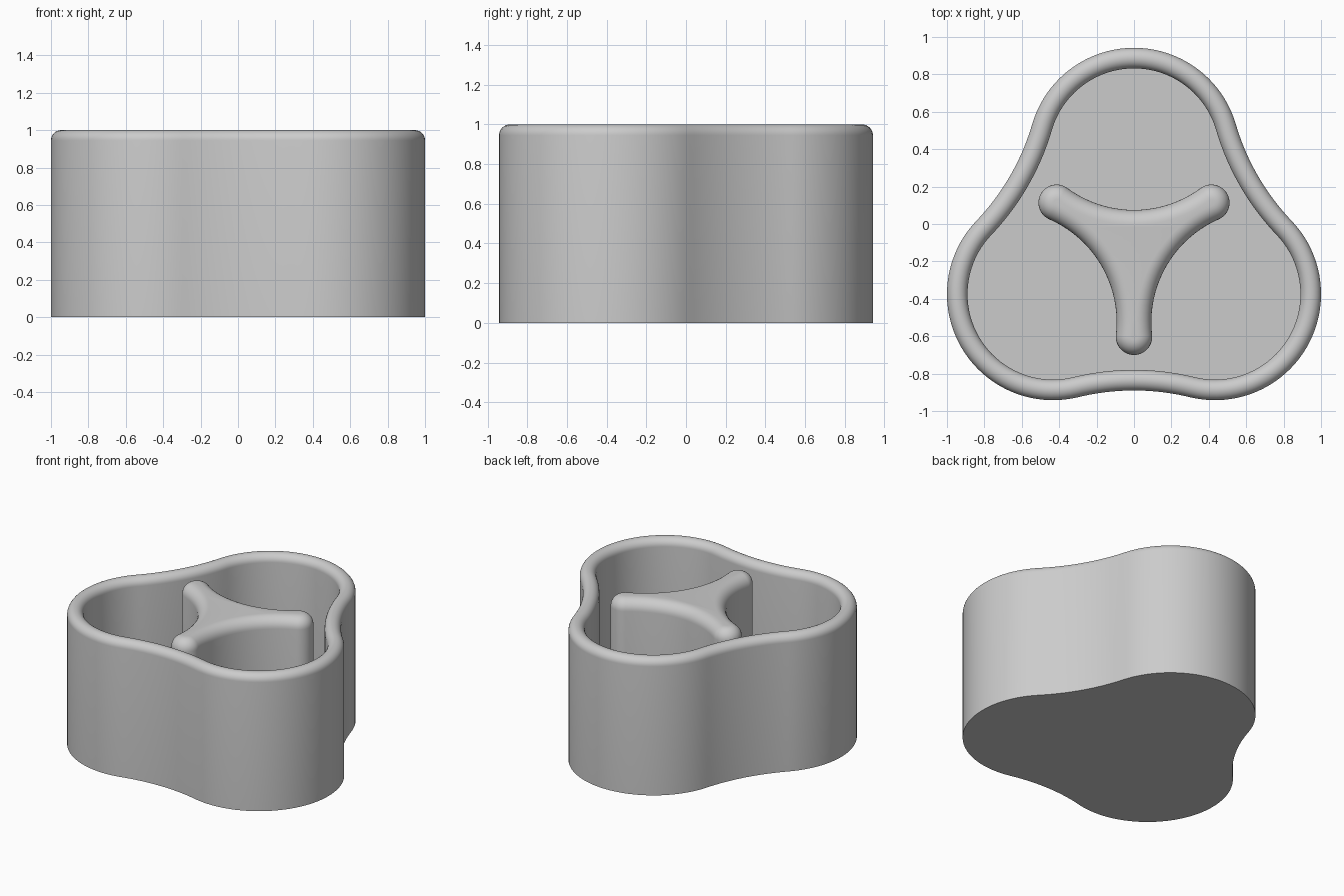
import bpy, bmesh
from math import sin, cos, pi, radians, atan2, hypot

if "Cube" in bpy.data.objects:
    bpy.data.objects.remove(bpy.data.objects["Cube"])

CY = -0.125      # y of the three-fold axis
FLOOR = 0.11     # thickness of the base

grey = bpy.data.materials.new("plain grey")
grey.diffuse_color = (0.6, 0.6, 0.6, 1)
grey.use_nodes = True
grey.node_tree.nodes["Principled BSDF"].inputs["Base Color"].default_value = grey.diffuse_color


def trilobe(first, dist, r, waist, offset):
    """Three round lobes joined by tangent concave arcs, grown by offset."""
    px, py = dist * cos(pi / 3), dist * sin(pi / 3)
    # distance of the concave arc centre so that it touches both lobes
    k = r - waist
    far = (dist * dist - k * k) / (2 * (px + k))
    h = atan2(py, far - px)                   # half angle of concave arc
    lobe_half = pi / 3 + h                    # half angle of lobe arc
    big = far - waist
    pts = []
    n_lobe, n_arc = 40, 20
    for i in range(3):
        a = radians(first + 120 * i)
        for j in range(n_lobe + 1):
            t = a - lobe_half + 2 * lobe_half * j / n_lobe
            pts.append((dist * cos(a) + (r + offset) * cos(t),
                        CY + dist * sin(a) + (r + offset) * sin(t)))
        b = a + pi / 3
        for j in range(1, n_arc):
            t = b + pi + h - 2 * h * j / n_arc
            pts.append((far * cos(b) + (big - offset) * cos(t),
                        CY + far * sin(b) + (big - offset) * sin(t)))
    return pts


def build(name, shape, profile):
    """Sweep a profile of (offset, z) around a trilobe outline, capped at both ends."""
    bm = bmesh.new()
    rings = [[bm.verts.new((x, y, z)) for x, y in trilobe(*shape, o)]
             for o, z in profile]
    n = len(rings[0])
    for lo, hi in zip(rings, rings[1:]):
        for i in range(n):
            j = (i + 1) % n
            bm.faces.new((lo[i], lo[j], hi[j], hi[i]))
    bm.faces.new(rings[0][::-1])
    bm.faces.new(rings[-1])
    me = bpy.data.meshes.new(name)
    bm.to_mesh(me)
    bm.free()
    me.materials.append(grey)
    ob = bpy.data.objects.new(name, me)
    bpy.context.collection.objects.link(ob)
    bpy.ops.object.select_all(action='DESELECT')
    ob.select_set(True)
    bpy.context.view_layer.objects.active = ob
    bpy.ops.object.shade_smooth_by_angle(angle=radians(35))
    return ob


# Open cup: outer wall, rounded rim, inner wall, floor
half = 0.055
rim = [(-half + half * cos(pi * i / 16), 1 - half + half * sin(pi * i / 16))
       for i in range(17)]
build("cup", (90, 0.5, 0.567, 0.765),
      [(0, 0)] + rim + [(-2 * half, FLOOR)])

# Three-armed centre post with a rounded top edge
fr = 0.08
top = [(-fr + fr * cos(pi / 2 * i / 8), 1 - fr + fr * sin(pi / 2 * i / 8))
       for i in range(9)]
build("centre_post", (270, 0.478, 0.097, 0.2), [(0, FLOOR)] + top)
